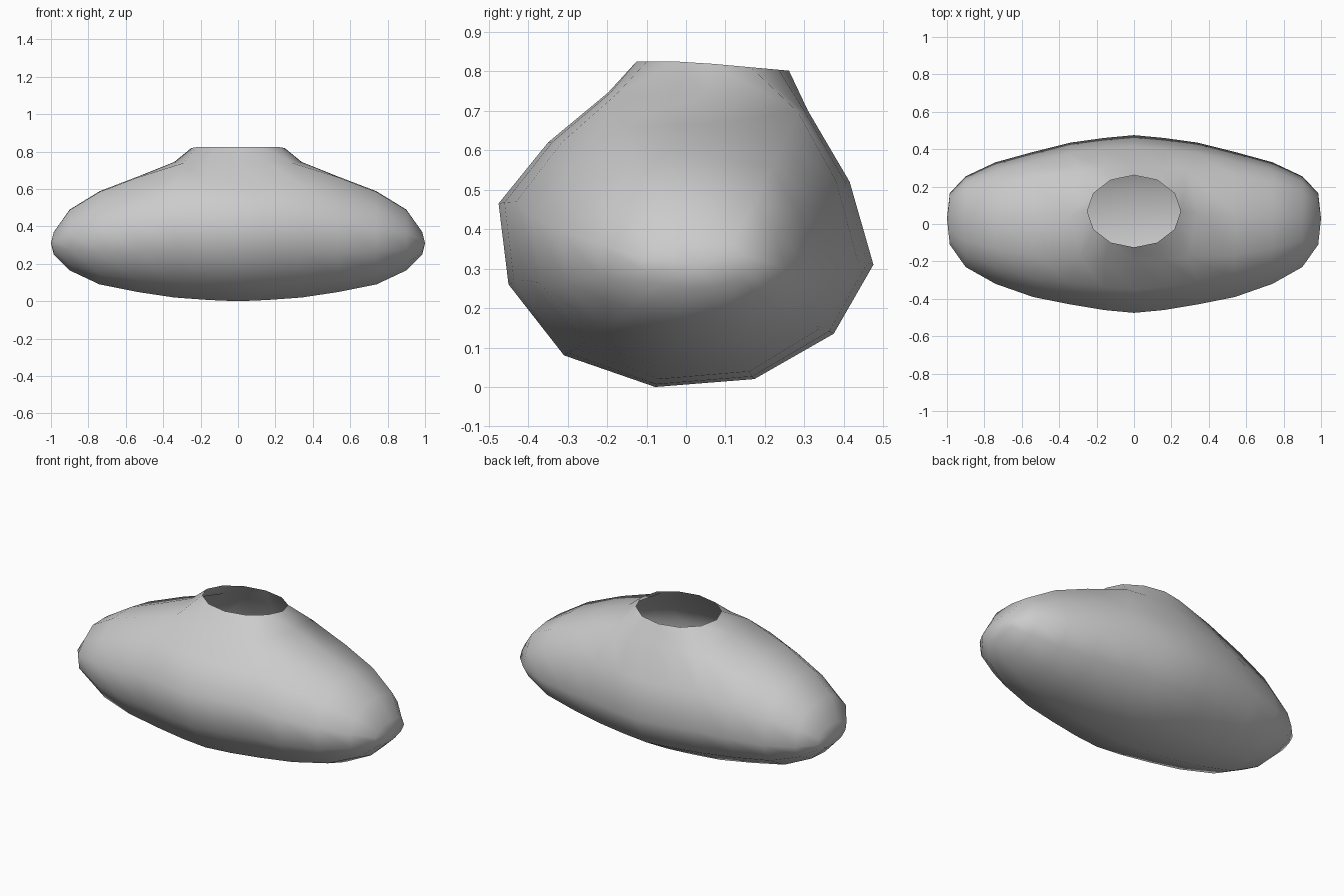
import bpy, bmesh, math

cube = bpy.data.objects.get("Cube")
if cube:
    bpy.data.objects.remove(cube)

# Middle cross-section (y, z); the last three points span the neck opening
section = [(-.35, .62), (-.475, .465), (-.45, .26), (-.31, .08), (-.08, 0),
           (.17, .02), (.37, .135), (.47, .31), (.41, .52),
           (.305, .70), (.05, .75), (-.2, .745)]
# Half of the stations: x, front y, back y, bottom z, top z
half = [(0, -.475, .475, 0, .75), (.16, -.46, .46, .007, .75),
        (.34, -.43, .435, .02, .745), (.54, -.39, .385, .05, .665),
        (.74, -.32, .33, .09, .588), (.9, -.23, .255, .165, .49),
        (.985, -.11, .165, .25, .37)]
stations = [(-s[0], *s[1:]) for s in reversed(half[1:])] + half

bm = bmesh.new()


def ring(x, front, back, low, high):
    return [bm.verts.new((x, front + (y + .475) / .945 * (back - front),
                          low + z / .75 * (high - low))) for y, z in section]


# Loft the body, leaving the neck opening out
rings = [ring(*s) for s in stations]
count = len(section)
for a, b in zip(rings, rings[1:]):
    inside = abs(a[0].co.x) < .4 and abs(b[0].co.x) < .4
    for i in range(count):
        if inside and i in (9, 10):
            continue
        j = (i + 1) % count
        bm.faces.new((a[i], a[j], b[j], b[i]))

# Rounded ends
for end, x in ((rings[0], -1), (rings[-1], 1)):
    tip = bm.verts.new((x, .03, .31))
    for i in range(count):
        bm.faces.new((end[i], end[(i + 1) % count], tip))

# Neck: raise the opening's border to a twelve-sided rim
border = [e for e in bm.edges if e.is_boundary]
rim = {}
for v in {v for e in border for v in e.verts}:
    step = math.pi / 6
    angle = round(math.atan2(v.co.y - .05, v.co.x) / step) * step
    y = .068 + .193 * math.sin(angle)
    rim[v] = bm.verts.new((.25 * math.cos(angle), y, .825 - max(0, y) * .09))
    if abs(v.co.x) > .3 and abs(v.co.y - .05) > .1:
        v.co.x *= .85
for e in border:
    a, b = e.verts
    bm.faces.new((a, b, rim[b], rim[a]))

bmesh.ops.recalc_face_normals(bm, faces=bm.faces)
for f in bm.faces:
    f.smooth = True
mesh = bpy.data.meshes.new("body")
bm.to_mesh(mesh)
bm.free()
body = bpy.data.objects.new("body", mesh)
bpy.context.collection.objects.link(body)

# Plain grey material
grey = bpy.data.materials.new("light grey")
grey.use_nodes = True
colour = (.6, .6, .6, 1)
grey.diffuse_color = colour
grey.node_tree.nodes["Principled BSDF"].inputs["Base Color"].default_value = colour
mesh.materials.append(grey)
